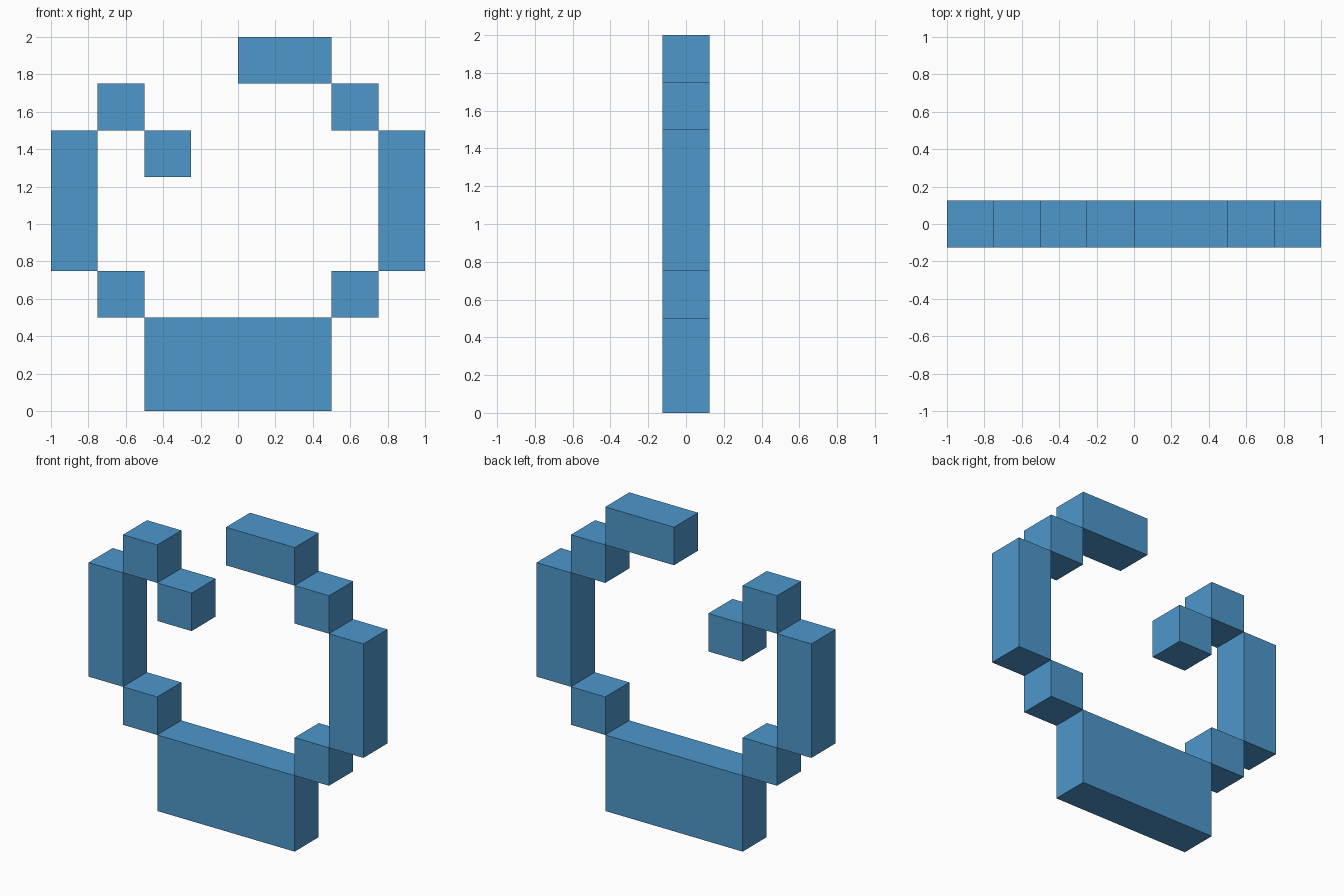
import bpy
import bmesh
from mathutils import Matrix, Vector

if "Cube" in bpy.data.objects:
    bpy.data.objects.remove(bpy.data.objects["Cube"])

DEPTH = 0.25

blue = bpy.data.materials.new("sky_blue")
blue.diffuse_color = (0.074, 0.309, 0.597, 1.0)
blue.use_nodes = True
blue.node_tree.nodes["Principled BSDF"].inputs["Base Color"].default_value = blue.diffuse_color


def block(name, x0, x1, z0, z1):
    """Box spanning x0..x1 and z0..z1, centred on y = 0."""
    bm = bmesh.new()
    size = Vector((x1 - x0, DEPTH, z1 - z0))
    centre = Vector(((x0 + x1) / 2, 0, (z0 + z1) / 2))
    bmesh.ops.create_cube(bm, size=1.0, matrix=Matrix.Translation(centre) @ Matrix.Diagonal(size).to_4x4())
    mesh = bpy.data.meshes.new(name)
    bm.to_mesh(mesh)
    bm.free()
    mesh.materials.append(blue)
    obj = bpy.data.objects.new(name, mesh)
    bpy.context.collection.objects.link(obj)


# Thick base of the ring
block("base", -0.5, 0.5, 0.0, 0.5)

# Stepped sides, the same on left and right
for side, s in (("left", -1), ("right", 1)):
    for part, a, b, z0, z1 in (("lower_step", 0.5, 0.75, 0.5, 0.75),
                               ("side_bar", 0.75, 1.0, 0.75, 1.5),
                               ("upper_step", 0.5, 0.75, 1.5, 1.75)):
        x0, x1 = sorted((s * a, s * b))
        block(f"{side}_{part}", x0, x1, z0, z1)

# Open ends: inward hook on the left, top bar on the right
block("left_hook_tip", -0.5, -0.25, 1.25, 1.5)
block("right_top_bar", 0.0, 0.5, 1.75, 2.0)
